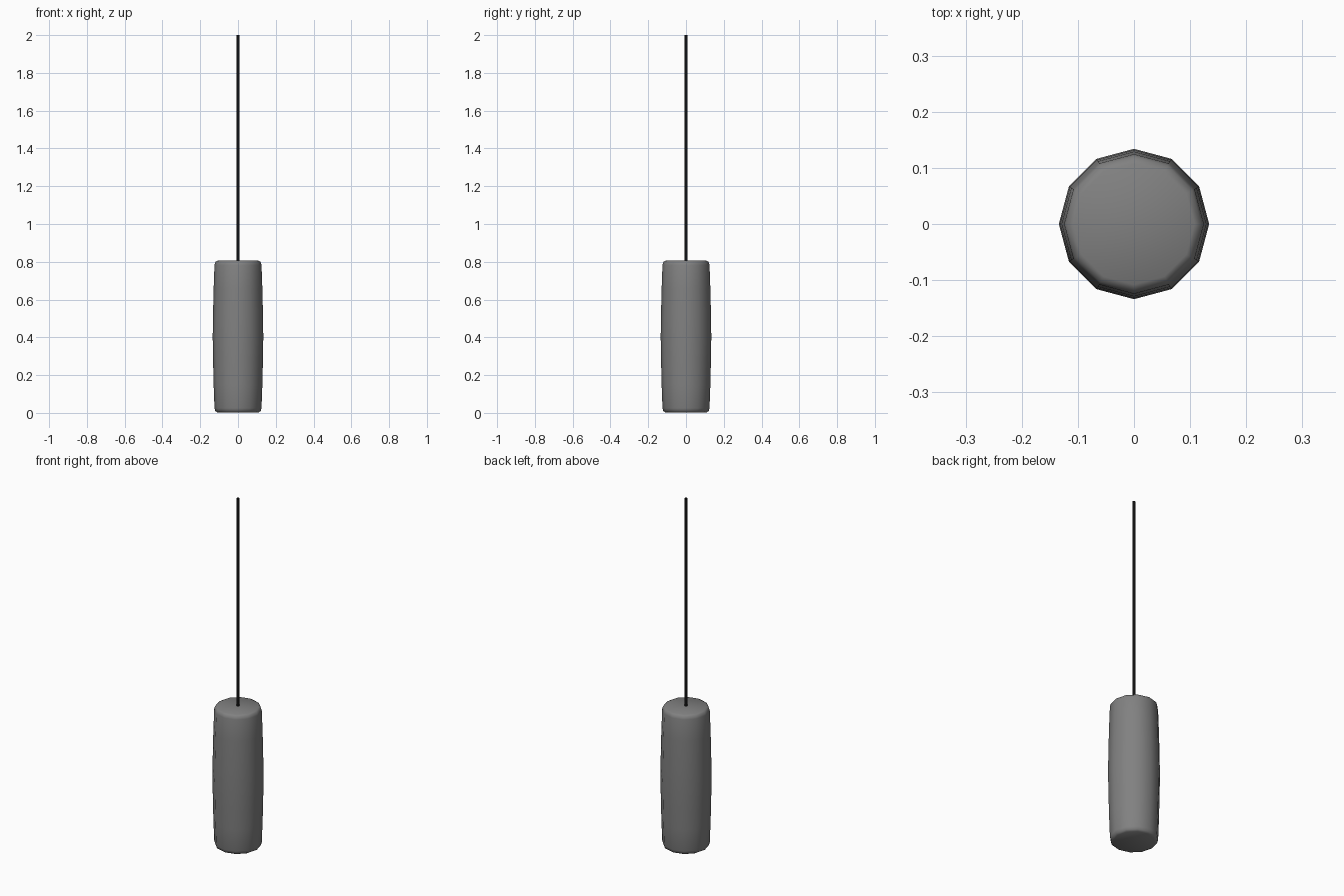
import bpy, bmesh
from math import cos, sin, pi

if "Cube" in bpy.data.objects:
    bpy.data.objects.remove(bpy.data.objects["Cube"])


def lathe(name, profile, sides, shade, capped=True):
    """Revolve (radius, z) rings around z, optionally capping both ends."""
    bm = bmesh.new()
    rings = [[bm.verts.new((r * cos(2 * pi * i / sides), r * sin(2 * pi * i / sides), z))
              for i in range(sides)] for r, z in profile]
    for a, b in zip(rings, rings[1:]):
        for i in range(sides):
            j = (i + 1) % sides
            bm.faces.new((a[i], a[j], b[j], b[i]))
    if capped:
        bm.faces.new(rings[0][::-1])
        bm.faces.new(rings[-1])
    for f in bm.faces:
        f.smooth = True
    mesh = bpy.data.meshes.new(name)
    bm.to_mesh(mesh)
    bm.free()
    mat = bpy.data.materials.new(name + "_colour")
    mat.diffuse_color = (shade, shade, shade, 1)
    mat.use_nodes = True
    mat.node_tree.nodes["Principled BSDF"].inputs["Base Color"].default_value = mat.diffuse_color
    mesh.materials.append(mat)
    obj = bpy.data.objects.new(name, mesh)
    bpy.context.collection.objects.link(obj)
    return obj


# Bulging dark grey bag with softly rounded ends
half = [(0.108, 0.002), (0.120, 0.009), (0.1245, 0.025), (0.129, 0.15), (0.132, 0.28)]
upper = [(r, 0.808 - z) for r, z in reversed(half)]
lathe("hanging_bag", half + [(0.134, 0.404)] + upper, 12, 0.22)

# Thin black suspension cord, an open tube
lathe("cord", [(0.009, 0.80), (0.009, 2.0)], 6, 0.005, capped=False)
